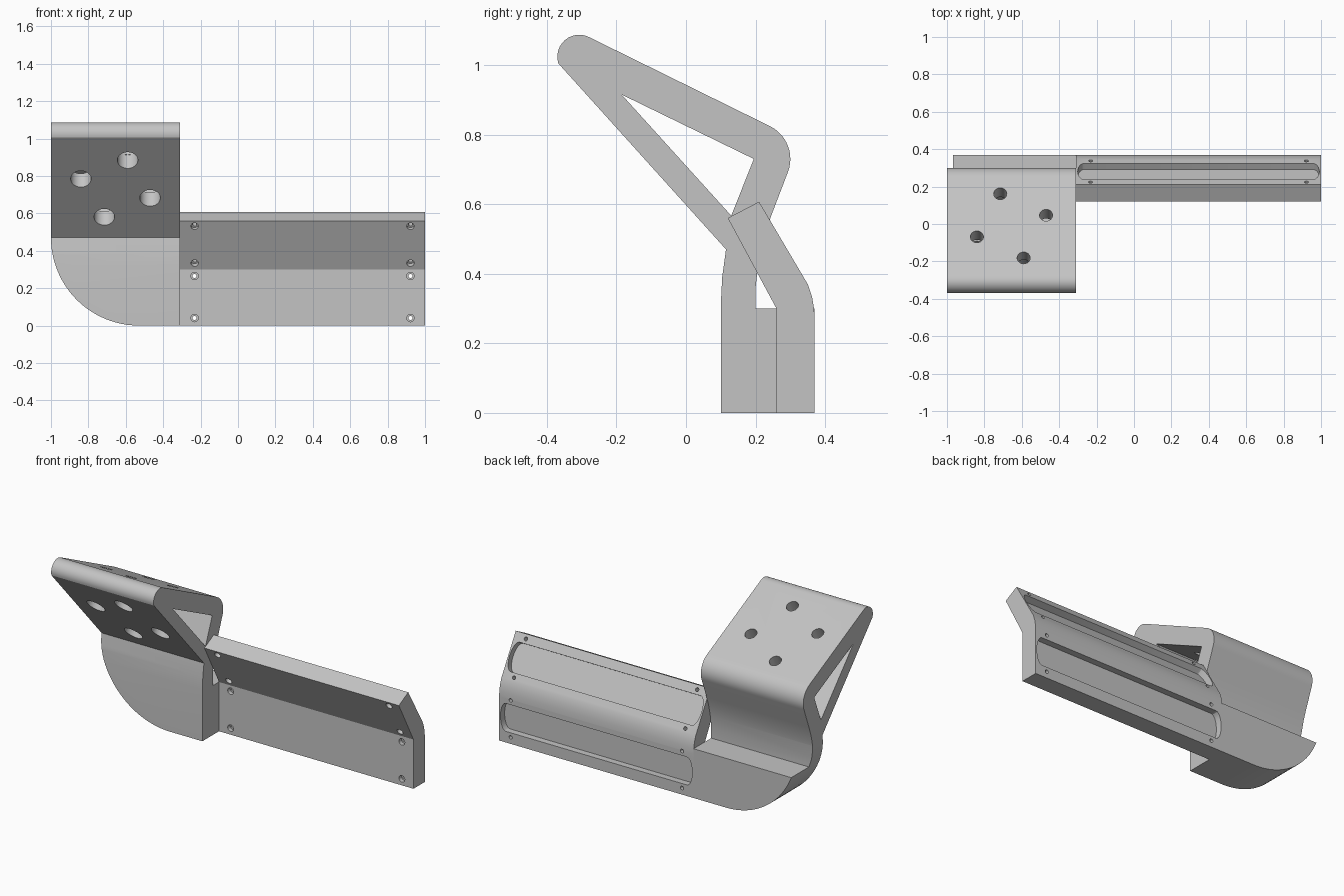
import bpy, bmesh
from math import cos, sin, pi, radians
from mathutils import Vector

old = bpy.data.objects.get("Cube")
if old:
    bpy.data.objects.remove(old, do_unlink=True)

grey = bpy.data.materials.new("plain grey")
grey.use_nodes = True
GREY = (0.55, 0.55, 0.55, 1)
grey.diffuse_color = GREY
grey.node_tree.nodes["Principled BSDF"].inputs["Base Color"].default_value = GREY

X, Y, Z = Vector((1, 0, 0)), Vector((0, 1, 0)), Vector((0, 0, 1))


def arc(cx, cy, r, start, end, n=12):
    angles = [radians(start + (end - start) * i / n) for i in range(n + 1)]
    return [(cx + r * cos(a), cy + r * sin(a)) for a in angles]


def prism(name, pts, origin, u, v, sweep):
    """Profile in the u, v plane, extruded along sweep."""
    bm = bmesh.new()
    face = bm.faces.new([bm.verts.new(origin + u * a + v * b) for a, b in pts])
    out = bmesh.ops.extrude_face_region(bm, geom=[face])
    moved = [g for g in out["geom"] if isinstance(g, bmesh.types.BMVert)]
    bmesh.ops.translate(bm, verts=moved, vec=sweep)
    bmesh.ops.recalc_face_normals(bm, faces=bm.faces)
    mesh = bpy.data.meshes.new(name)
    bm.to_mesh(mesh)
    bm.free()
    mesh.materials.append(grey)
    obj = bpy.data.objects.new(name, mesh)
    bpy.context.collection.objects.link(obj)
    return obj


def cut(target, cutter):
    cutter.hide_render = True
    mod = target.modifiers.new("cut", "BOOLEAN")
    mod.operation, mod.solver, mod.object = "DIFFERENCE", "EXACT", cutter
    graph = bpy.context.evaluated_depsgraph_get()
    mesh = bpy.data.meshes.new_from_object(target.evaluated_get(graph))
    target.modifiers.clear()
    target.data = mesh
    bpy.data.objects.remove(cutter, do_unlink=True)


def drill(target, start, direction, radius, length, n=24):
    d = direction.normalized()
    side = X if abs(d.x) < 0.9 else Y
    cut(target, prism("drill", arc(0, 0, radius, 0, 360 - 360 / n, n - 1),
                      start, side, d.cross(side), d * length))


def finish(obj):
    bpy.ops.object.select_all(action="DESELECT")
    obj.select_set(True)
    bpy.context.view_layer.objects.active = obj
    bpy.ops.object.shade_smooth_by_angle(angle=radians(25))


# Bracket: foot, curved leg and triangular loop in one side profile
profile = [(0.10, 0), (0.37, 0), (0.37, 0.30), (0.20, 0.30), (0.20, 0.36),
           (0.209, 0.44), (0.225, 0.51), (0.245, 0.567)]
profile += arc(0.195, 0.73, 0.105, -22, 64)
profile += arc(-0.307, 1.024, 0.063, 64, 198)
profile += [(0.115, 0.47), (0.104, 0.39), (0.10, 0.31)]
bracket = prism("bracket", profile, X * -1, Y, Z, X * 0.69)

# Triangular opening and rounded lower outer corner
window = [(-0.185, 0.915), (0.195, 0.73), (0.13, 0.567)]
cut(bracket, prism("window_cutter", window, X * -1.1, Y, Z, X))
corner = [(-1.1, 0.47), (-1.1, -0.1), (-0.53, -0.1)] + arc(-0.53, 0.47, 0.47, 270, 180, 24)
cut(bracket, prism("corner_cutter", corner, Y * 0, X, Z, Y * 0.6))

# Four holes through both struts, wide in front and narrow above
axis = Vector((0, 0.46, 0.89))
for x, y, z in [(-0.84, -0.17, 0.78), (-0.59, -0.26, 0.88),
                (-0.47, -0.077, 0.68), (-0.715, 0.015, 0.58)]:
    centre = Vector((x, y, z))
    wide_end = 0.12 if z > 0.8 else 0.17
    drill(bracket, centre - axis * 0.1, axis, 0.055, 0.1 + wide_end * 0.7)
    drill(bracket, centre, axis, 0.035, 0.5)
finish(bracket)

# Bent plate
bent = [(0.26, 0), (0.37, 0), (0.37, 0.27), (0.368, 0.30), (0.362, 0.335),
        (0.35, 0.37), (0.21, 0.607), (0.12, 0.56), (0.26, 0.30)]
plate = prism("bent_plate", bent, X * -0.31, Y, Z, X * 1.31)

# Each leaf: back centre, up direction and outward normal
slope = Vector((0, -0.509, 0.861))
leaves = [(Vector((0.345, 0.37, 0.1525)), Z, Y, 0.1125),
          (Vector((0.345, 0.283, 0.488)), slope, Vector((0, 0.861, 0.509)), 0.112)]

# Shallow pocket with bowed ends, and four countersunk screw holes per leaf
half, reach, bow = 0.085, 0.61, 0.036
for centre, up, out, spread in leaves:
    right = [(reach + bow * cos(a), half * sin(a))
             for a in (radians(-90 + 15 * i) for i in range(13))]
    pocket = right + [(-a, -b) for a, b in right]
    cut(plate, prism("pocket_cutter", pocket, centre - out * 0.04, X, up, out * 0.1))
    for sx in (-1, 1):
        for sz in (-1, 1):
            screw = centre + X * (0.577 * sx) + up * (spread * sz)
            drill(plate, screw + out * 0.05, -out, 0.011, 0.25, 16)
            drill(plate, screw - out * 0.085, -out, 0.02, 0.08, 16)
finish(plate)
